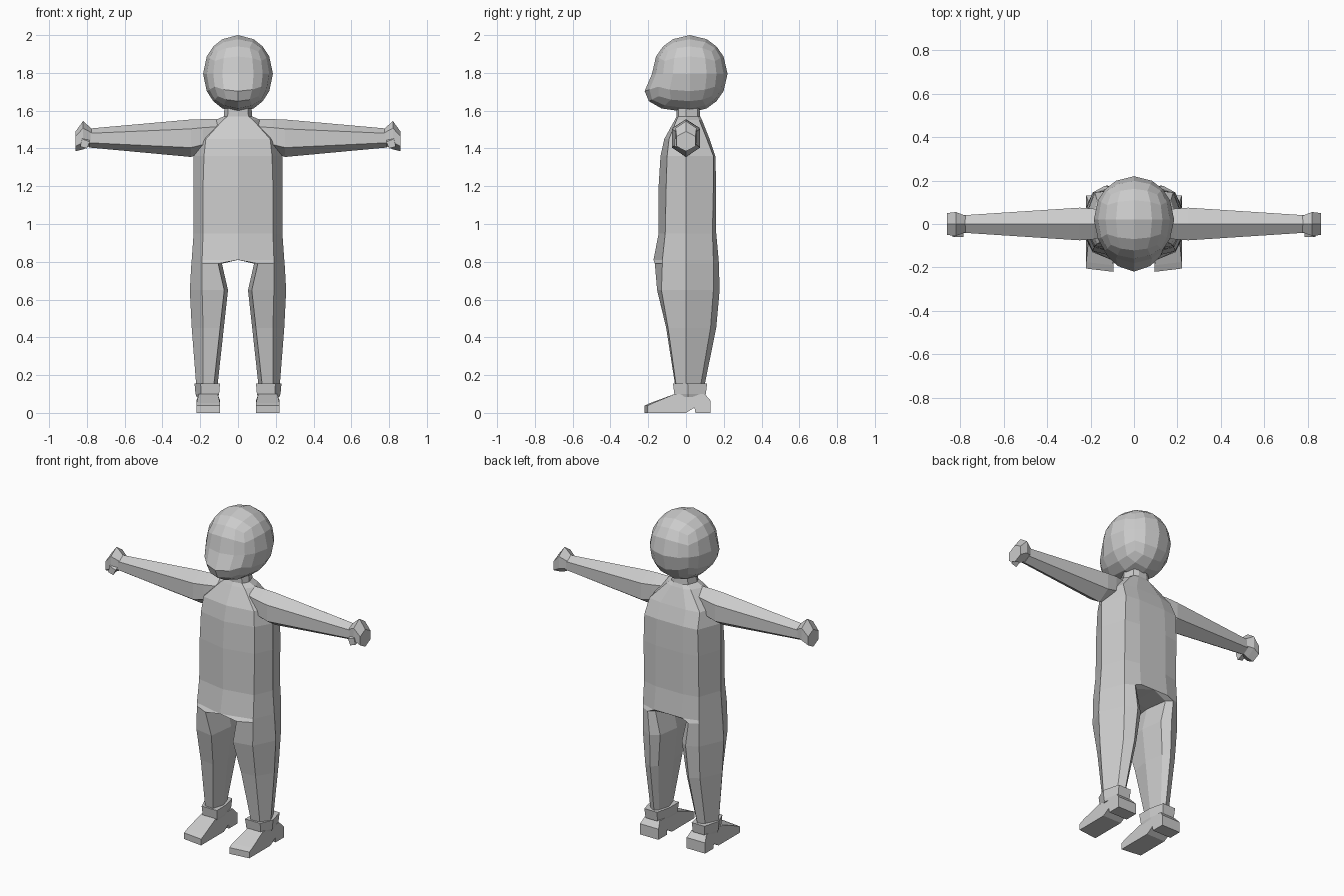
import bpy, bmesh
from mathutils import Vector

if "Cube" in bpy.data.objects:
    bpy.data.objects.remove(bpy.data.objects["Cube"], do_unlink=True)

grey = bpy.data.materials.new("plain_grey")
grey.use_nodes = True
grey.diffuse_color = (0.6, 0.6, 0.6, 1)
grey.node_tree.nodes["Principled BSDF"].inputs["Base Color"].default_value = (0.6, 0.6, 0.6, 1)


def finish(name, bm, mirror=True):
    bmesh.ops.remove_doubles(bm, verts=bm.verts, dist=0.0005)
    bmesh.ops.recalc_face_normals(bm, faces=bm.faces)
    mesh = bpy.data.meshes.new(name)
    bm.to_mesh(mesh)
    bm.free()
    mesh.materials.append(grey)
    obj = bpy.data.objects.new(name, mesh)
    bpy.context.collection.objects.link(obj)
    if mirror:
        mod = obj.modifiers.new("mirror", "MIRROR")
        mod.use_clip = True
    return obj


def loft(rings, caps=True):
    """Skin a list of equal-length point rings."""
    bm = bmesh.new()
    loops = [[bm.verts.new(p) for p in ring] for ring in rings]
    n = len(loops[0])
    for a, b in zip(loops, loops[1:]):
        for i in range(n):
            j = (i + 1) % n
            bm.faces.new((a[i], a[j], b[j], b[i]))
    if caps:
        bm.faces.new(loops[0])
        bm.faces.new(loops[-1])
    return bm


# Body: half torso flowing into one leg, mirrored
def body_ring(z, inner, corner, side, front, front_corner, back_corner, back):
    lip = 0.02 if inner else 0
    back_inner = back_corner if inner else back
    return [(inner + lip, front, z), (corner, front_corner, z), (side, 0, z),
            (corner, back_corner, z), ((inner + corner) / 2, back, z),
            (inner + lip, back_inner, z), (inner, 0.01, z)]


body_rows = [
    (1.64, 0, .05, .07, -.05, -.04, .06, .07),
    (1.57, 0, .055, .075, -.05, -.04, .06, .075),
    (1.55, 0, .08, .12, -.06, -.05, .07, .085),
    (1.45, 0, .17, .2, -.115, -.09, .11, .125),
    (1.36, 0, .18, .235, -.135, -.1, .145, .155),
    (1.2, 0, .185, .235, -.145, -.105, .145, .16),
    (.95, 0, .185, .235, -.145, -.11, .14, .16),
    (.81, 0, .19, .245, -.172, -.125, .145, .173),
    (.79, .085, .19, .247, -.165, -.125, .145, .174),
    (.65, .053, .19, .255, -.153, -.13, .145, .178),
    (.45, .075, .185, .245, -.105, -.095, .13, .16),
    (.13, .11, .185, .22, -.055, -.05, .075, .095),
]
bm = loft([body_ring(*row) for row in body_rows])
seam = [f for f in bm.faces if all(abs(v.co.x) < 0.001 for v in f.verts)]
bmesh.ops.delete(bm, geom=seam, context="FACES")
finish("body", bm)


# Arms and hands: six-sided rings along x
def arm_ring(x, low, high, half):
    step = (high - low) * 0.25
    return [(x, 0, high), (x, half, high - step), (x, half, low + step),
            (x, 0, low), (x, -half, low + step), (x, -half, high - step)]


finish("arms", loft([arm_ring(.09, 1.4, 1.555, .05), arm_ring(.185, 1.375, 1.555, .07),
                     arm_ring(.25, 1.355, 1.553, .075), arm_ring(.79, 1.405, 1.505, .04)]))
finish("hands", loft([arm_ring(.77, 1.42, 1.5, .036), arm_ring(.82, 1.395, 1.545, .055),
                      arm_ring(.86, 1.385, 1.49, .05)]))
finish("thumbs", loft([[(x, y, z + dz) for x, z in
                        ((.785, 1.455), (.825, 1.47), (.835, 1.43), (.8, 1.42))]
                       for y, dz in ((-.02, 0), (-.06, -.02))]))

# Shoes: side profile extruded across, with a narrower top
shoe_profile = [(-.22, 0), (.0, 0), (.045, .028), (.05, 0), (.13, 0), (.13, .065),
                (.1, .1), (-.06, .1), (-.19, .052), (-.22, .038)]


def shoe_side(inner):
    side = []
    for y, z in shoe_profile:
        taper = .012 if z > .09 else 0
        x = .095 + taper if inner else .22 - taper
        toe_cut = .015 if y < -.1 and not inner else 0
        side.append((x, y + toe_cut, z))
    return side


finish("shoes", loft([shoe_side(True), shoe_side(False)]))

# Ankle cuffs
def cuff_ring(z, grow):
    outline = [(.1, -.062), (.195, -.062), (.225, .01), (.2, .105), (.12, .105), (.1, .02)]
    centre = Vector((.16, .02))
    return [(*(centre + (Vector(p) - centre) * grow), z) for p in outline]


finish("ankle_cuffs", loft([cuff_ring(.085, .92), cuff_ring(.1, 1), cuff_ring(.155, 1.08)]))

# Head: rounded subdivided cube with the jaw pushed forward
bm = bmesh.new()
bmesh.ops.create_cube(bm, size=2)
bmesh.ops.subdivide_edges(bm, edges=bm.edges[:], cuts=3, use_grid_fill=True)
for v in bm.verts:
    n = v.co.normalized()
    jaw = .15 * max(0, -n.y) * max(0, -n.z)
    v.co = Vector((n.x * .185, .02 + n.y * .2 - jaw, 1.795 + n.z * .205))
finish("head", bm, mirror=False)
